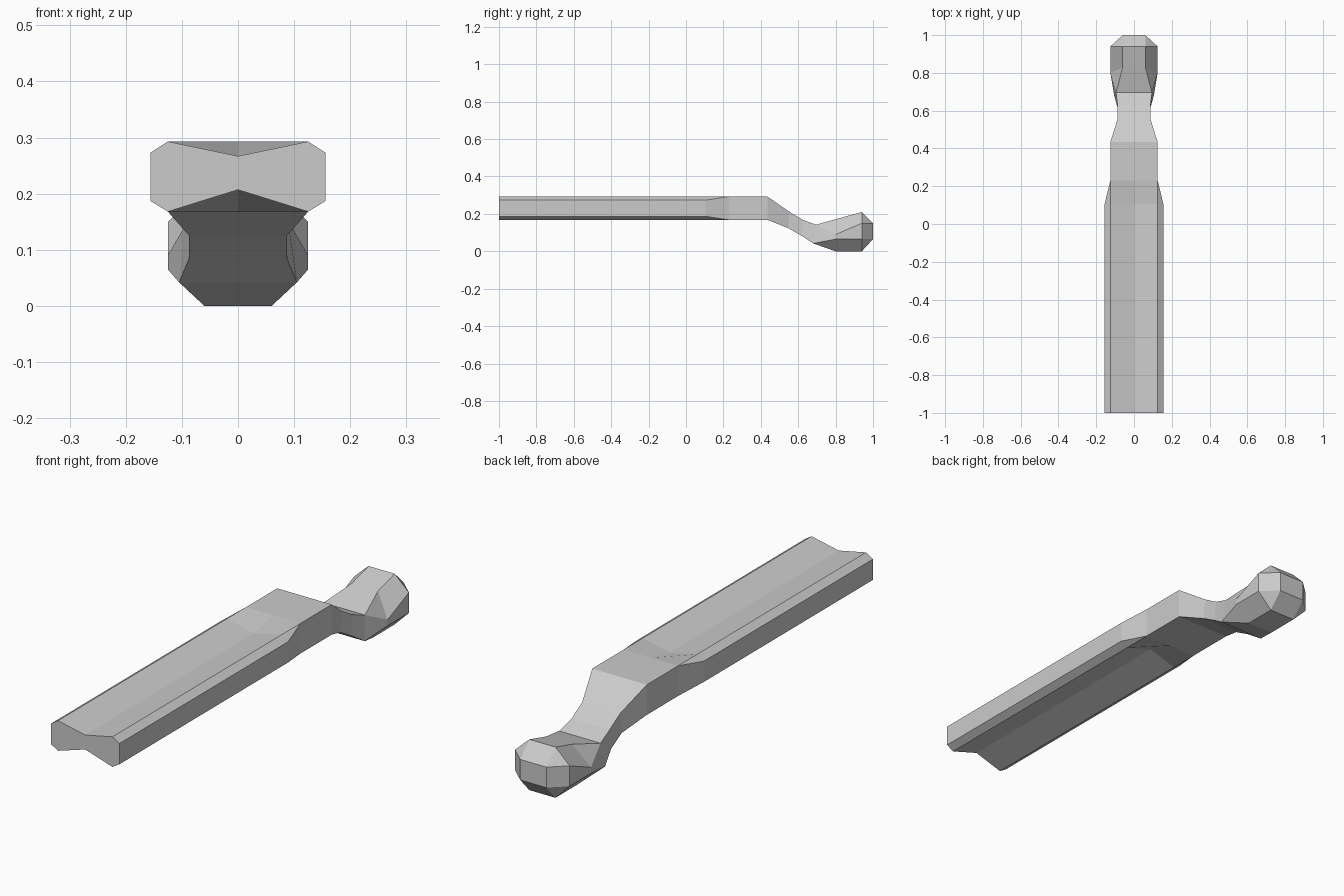
import bpy, bmesh

if "Cube" in bpy.data.objects:
    bpy.data.objects.remove(bpy.data.objects["Cube"])

# Every station is half a cross-section (x >= 0), listed from top centre to bottom centre.

def grooved(y):
    # wide bar profile with a shallow V along the top and bottom
    half = [(0, .267), (.125, .293), (.156, .273), (.156, .187), (.125, .168), (0, .207)]
    return [(x, y, z) for x, z in half]

def box(y_top, y_bot, x_top, x_bot, z_top, z_bot):
    top, bot = (x_top, y_top, z_top), (x_bot, y_bot, z_bot)
    return [(0, y_top, z_top), top, top, bot, bot, (0, y_bot, z_bot)]

def octagon(y_top, y_side, z_top, z_up):
    return [(0, y_top, z_top), (.06, y_top, z_top), (.125, y_side, z_up),
            (.125, y_side, .065), (.06, y_side, 0), (0, y_side, 0)]

stations = [
    # grooved bar
    grooved(-1), grooved(.105),
    # flat shoulder
    box(.23, .23, .125, .125, .293, .168),
    box(.435, .435, .125, .125, .293, .168),
    # drooping neck
    box(.555, .545, .087, .087, .21, .125),
    box(.625, .615, .087, .087, .168, .085),
    box(.695, .68, .095, .105, .142, .042),
    # faceted knob
    octagon(.83, .80, .18, .09),
    octagon(.94, .94, .21, .15),
    box(1, 1, .06, .06, .15, .065),
]

# Loft the mirrored rings and cap both ends
bm = bmesh.new()
rings = []
for half in stations:
    loop = half + [(-x, y, z) for x, y, z in half[-2:0:-1]]
    rings.append([bm.verts.new(p) for p in loop])
n = len(rings[0])
for a, b in zip(rings, rings[1:]):
    for i in range(n):
        j = (i + 1) % n
        bm.faces.new((a[i], a[j], b[j], b[i]))
bm.faces.new(rings[0])
bm.faces.new(rings[-1])
bmesh.ops.remove_doubles(bm, verts=bm.verts, dist=1e-5)
bmesh.ops.recalc_face_normals(bm, faces=bm.faces)

mesh = bpy.data.meshes.new("knobbed_handle")
bm.to_mesh(mesh)
bm.free()
bpy.context.collection.objects.link(bpy.data.objects.new("knobbed_handle", mesh))
